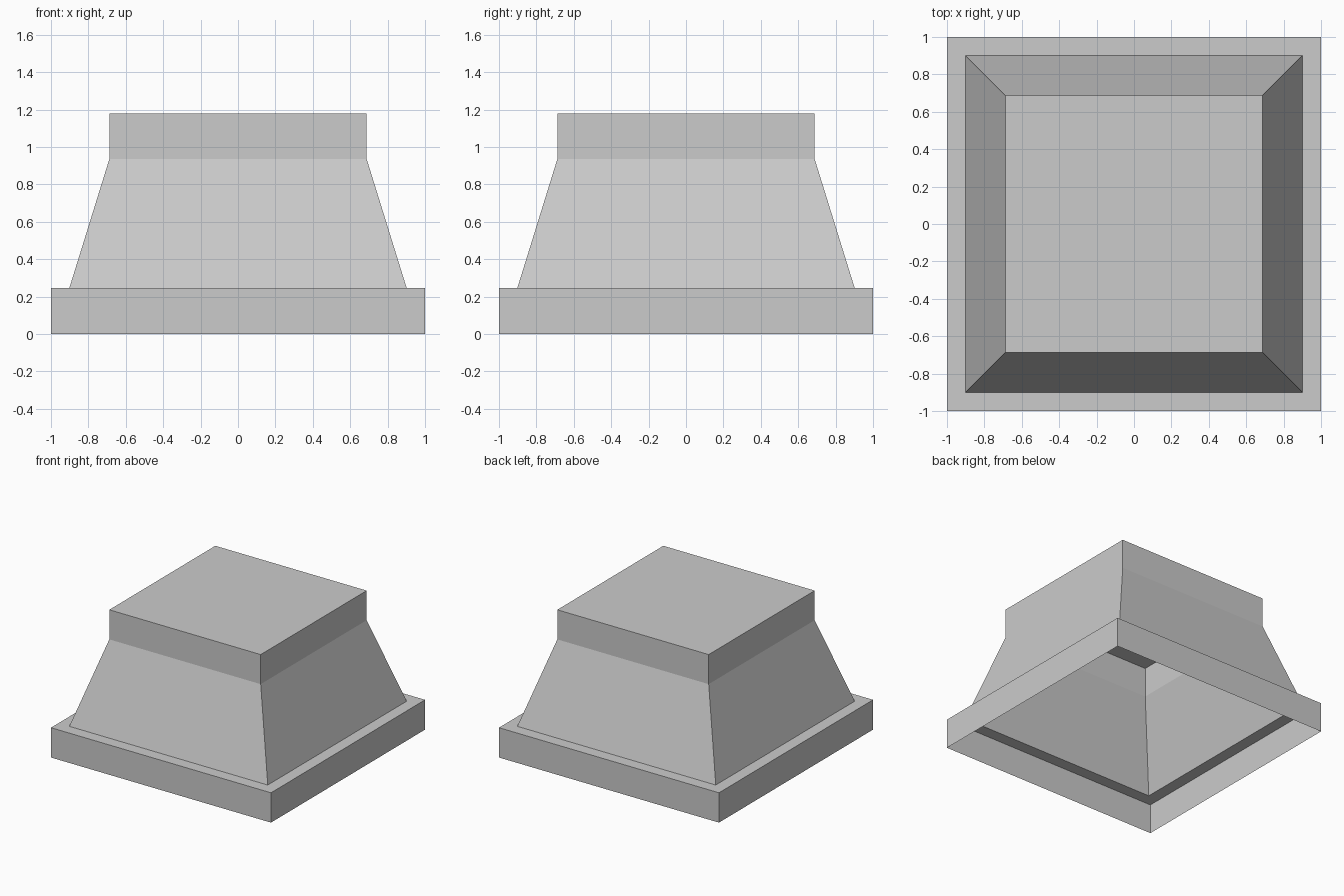
import bpy
import bmesh

cube = bpy.data.objects.get("Cube")
if cube:
    bpy.data.objects.remove(cube, do_unlink=True)

# One plain grey for the whole model
GREY = (0.6, 0.6, 0.6, 1.0)
grey = bpy.data.materials.new("plain_grey")
grey.use_nodes = True
grey.diffuse_color = GREY
grey.node_tree.nodes["Principled BSDF"].inputs["Base Color"].default_value = GREY


def square_shell(name, profile, capped=False):
    """Thin open shell lofted through square rings of (half width, height)."""
    bm = bmesh.new()
    corners = ((-1, -1), (1, -1), (1, 1), (-1, 1))
    rings = [[bm.verts.new((sx * half, sy * half, z)) for sx, sy in corners]
             for half, z in profile]
    for low, high in zip(rings, rings[1:]):
        for i in range(4):
            j = (i + 1) % 4
            bm.faces.new((low[i], low[j], high[j], high[i]))
    if capped:
        bm.faces.new(rings[-1])
    mesh = bpy.data.meshes.new(name)
    bm.to_mesh(mesh)
    bm.free()
    mesh.materials.append(grey)
    obj = bpy.data.objects.new(name, mesh)
    bpy.context.collection.objects.link(obj)
    return obj


BASE_TOP = 0.245
BODY_FOOT = 0.902
NECK_HALF = 0.688
NECK_FOOT = 0.935
NECK_TOP = 1.178

# Upright skirt with its flat ledge, open underneath
square_shell("base_skirt", [(1, 0), (1, BASE_TOP), (BODY_FOOT, BASE_TOP)])

# Sloping hollow body rising into an upright neck with a flat lid
square_shell("tapered_body", [(BODY_FOOT, BASE_TOP), (NECK_HALF, NECK_FOOT),
                              (NECK_HALF, NECK_TOP)], capped=True)
